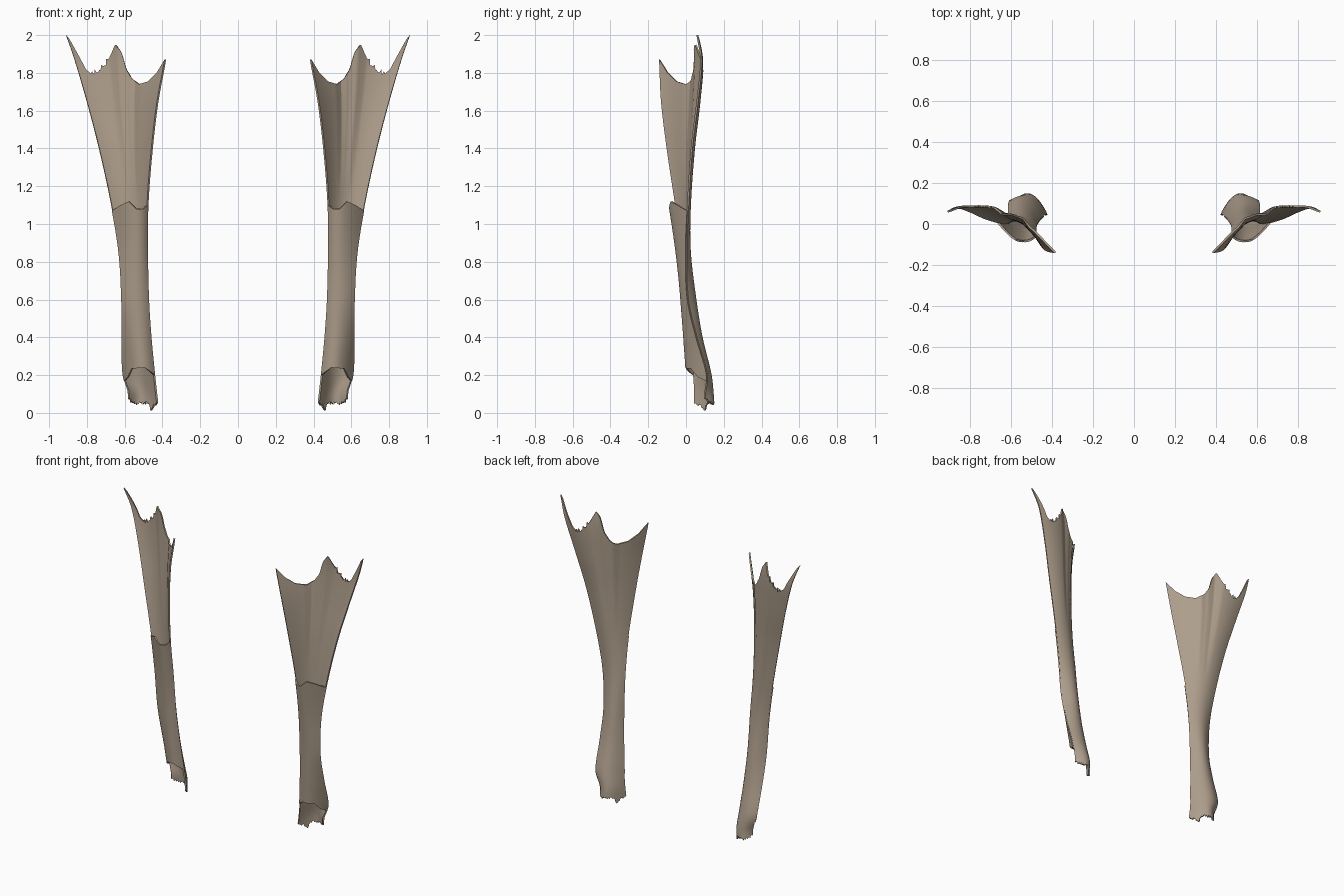
import bpy, bmesh, random
from mathutils import Vector

cube = bpy.data.objects.get("Cube")
if cube:
    bpy.data.objects.remove(cube, do_unlink=True)

THICKNESS = 0.01

# Cross-section stations: height, inner edge xy, back control xy, outer edge xy
STATIONS = [
    (0.0, .42, .04, .52, .22, .59, .10),
    (0.1, .432, .045, .50, .205, .578, .10),
    (0.2, .443, .04, .51, .175, .607, .11),
    (0.4, .462, .02, .525, .125, .612, .055),
    (0.6, .475, 0, .53, .095, .615, .01),
    (0.85, .48, -.02, .54, .05, .63, 0),
    (1.1, .478, -.055, .55, .05, .67, .01),
    (1.4, .455, -.1, .57, .085, .735, .03),
    (1.65, .425, -.13, .58, .12, .80, .06),
    (1.87, .385, -.14, .58, .135, .865, .08),
    (2.0, .37, -.15, .58, .14, .91, .06),
]
# Front wall control points: height, xy
FRONT = [(0.15, .52, -.06), (0.6, .535, -.055), (0.85, .53, -.09), (1.13, .54, -.15)]

# Torn edges as (position across, height)
BACK_TOP = [(0, 1.87), (.08, 1.80), (.18, 1.755), (.31, 1.74), (.41, 1.77), (.48, 1.82),
            (.525, 1.91), (.58, 1.95), (.63, 1.90), (.70, 1.84), (.78, 1.795), (.87, 1.785),
            (.92, 1.82), (.96, 1.91), (.985, 1.98), (1, 2.0)]
BACK_BOTTOM = [(0, .05), (.2, .01), (.3, .045), (.7, .04), (1, .06)]
FRONT_TOP = [(0, 1.1), (.2, 1.08), (.4, 1.08), (.6, 1.12), (.8, 1.1), (1, 1.07)]
FRONT_BOTTOM = [(0, .2), (.3, .24), (.7, .235), (.85, .19), (1, .17)]


def linear(points, t):
    for (a, p), (b, q) in zip(points, points[1:]):
        if t <= b:
            return p + (q - p) * (t - a) / (b - a)
    return points[-1][1]


def smooth(rows, z):
    """Cubic interpolation of every column of a table keyed on height."""
    z = min(max(z, rows[0][0]), rows[-1][0])
    i = next(k for k in range(len(rows) - 1) if z <= rows[k + 1][0])

    def slope(k, c):
        a, b = rows[max(k - 1, 0)], rows[min(k + 1, len(rows) - 1)]
        return (b[c] - a[c]) / (b[0] - a[0])

    h = rows[i + 1][0] - rows[i][0]
    s = (z - rows[i][0]) / h
    return [(1 + 2 * s) * (1 - s) ** 2 * rows[i][c] + s * s * (3 - 2 * s) * rows[i + 1][c]
            + h * s * (1 - s) * ((1 - s) * slope(i, c) - s * slope(i + 1, c))
            for c in range(1, len(rows[0]))]


def flute(t, z):
    """Shallow lengthwise folds that deepen toward the flared top."""
    depth = max(0, z - 1.15) * 0.022
    fold = max(0, 1 - abs(t - .36) / .08) - max(0, 1 - abs(t - .56) / .1)
    return depth * fold


def shell_point(t, z, front):
    ax, ay, bx, by, cx, cy = smooth(STATIONS, z)
    if front:
        bx, by = smooth(FRONT, z)
    s = 1 - t
    x = s * s * ax + 2 * s * t * bx + t * t * cx
    y = s * s * ay + 2 * s * t * by + t * t * cy
    return Vector((x, y if front else y + flute(t, z), z))


def make_shell(name, side, bottom, top, front, material, columns=64, rows=48):
    rng = random.Random(4)
    bm = bmesh.new()
    grid = []
    for i in range(columns + 1):
        t = i / columns
        low, high = linear(bottom, t), linear(top, t)
        # Ragged breaks along the foot and the outer rim
        if not front:
            low += rng.uniform(0, .018)
            if .66 < t < .9:
                high += rng.uniform(0, .03)
        line = []
        for j in range(rows + 1):
            p = shell_point(t, low + (high - low) * j / rows, front)
            p.x *= side
            line.append(bm.verts.new(p))
        grid.append(line)
    for a, b in zip(grid, grid[1:]):
        for j in range(rows):
            quad = (a[j], b[j], b[j + 1], a[j + 1])
            bm.faces.new(quad if (side > 0) == front else quad[::-1])
    mesh = bpy.data.meshes.new(name)
    bm.to_mesh(mesh)
    bm.free()
    mesh.materials.append(material)
    obj = bpy.data.objects.new(name, mesh)
    bpy.context.collection.objects.link(obj)
    solid = obj.modifiers.new("thickness", 'SOLIDIFY')
    solid.thickness = THICKNESS
    solid.offset = 0
    bpy.ops.object.select_all(action='DESELECT')
    obj.select_set(True)
    bpy.context.view_layer.objects.active = obj
    bpy.ops.object.modifier_apply(modifier=solid.name)
    bpy.ops.object.shade_smooth_by_angle()


# Dull tan material
tan = bpy.data.materials.new("tan")
tan.use_nodes = True
color = (.42, .34, .26, 1)
tan.diffuse_color = color
shader = tan.node_tree.nodes["Principled BSDF"]
shader.inputs["Base Color"].default_value = color
shader.inputs["Roughness"].default_value = .8

# Long flared back wall and short front wall on each side
for label, side in (("left", 1), ("right", -1)):
    make_shell(label + "_back_wall", side, BACK_BOTTOM, BACK_TOP, False, tan)
    make_shell(label + "_front_wall", side, FRONT_BOTTOM, FRONT_TOP, True, tan, 40, 30)
